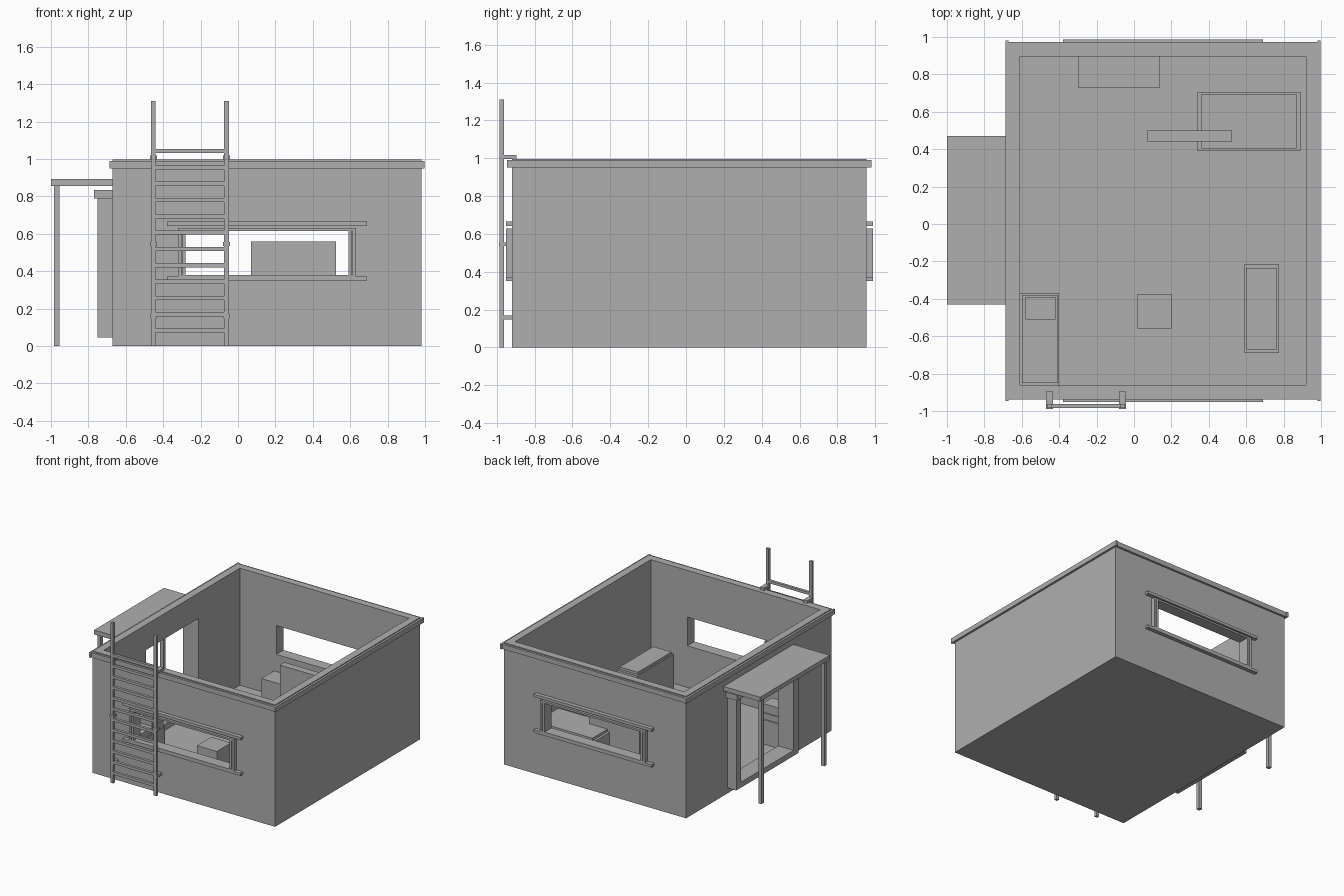
import bpy

if "Cube" in bpy.data.objects:
    bpy.data.objects.remove(bpy.data.objects["Cube"], do_unlink=True)

grey = bpy.data.materials.new("plain_grey")
grey.use_nodes = True
grey.diffuse_color = (0.43, 0.43, 0.43, 1)
grey.node_tree.nodes["Principled BSDF"].inputs["Base Color"].default_value = grey.diffuse_color


def box(name, x, y, z):
    """Box from (low, high) ranges on each axis."""
    bpy.ops.mesh.primitive_cube_add(size=1)
    ob = bpy.context.object
    ob.name = name
    for v in ob.data.vertices:
        v.co = [(r[0] + r[1]) / 2 + c * (r[1] - r[0]) for r, c in zip((x, y, z), v.co)]
    ob.data.materials.append(grey)
    return ob


def cut(target, x, y, z):
    """Carve a box-shaped hole out of the target."""
    cutter = box("cutter", x, y, z)
    mod = target.modifiers.new("opening", "BOOLEAN")
    mod.object = cutter
    mod.solver = "EXACT"
    bpy.context.view_layer.objects.active = target
    bpy.ops.object.modifier_apply(modifier=mod.name)
    bpy.data.objects.remove(cutter, do_unlink=True)


# Open-topped room with a floor, two facing windows and a side doorway
X0, X1, Y0, Y1 = -0.67, 0.98, -0.92, 0.955
T, FLOOR = 0.06, 0.04
WIN_X, WIN_Z = (-0.28, 0.59), (0.38, 0.615)
DOOR_Y = (-0.32, 0.36)
room = box("room_walls", (X0, X1), (Y0, Y1), (0, 0.997))
cut(room, (X0 + T, X1 - T), (Y0 + T, Y1 - T), (FLOOR, 1.2))
cut(room, WIN_X, (-1.2, 1.2), WIN_Z)
cut(room, (-0.8, -0.5), DOOR_Y, (0.09, 0.79))

# Cornice strips around the wall tops
for name, side, wall in (("front", -1, Y0), ("back", 1, Y1)):
    box(name + "_cornice", (X0 - 0.012, X1 + 0.012), sorted((wall, wall + side * 0.017)), (0.95, 0.99))
for name, side, wall in (("right", -1, X0), ("left", 1, X1)):
    box(name + "_cornice", sorted((wall, wall + side * 0.017)), (Y0 - 0.025, Y1 + 0.025), (0.95, 0.99))

# Window surrounds with long shutter rails
for name, side, wall in (("front", -1, Y0), ("back", 1, Y1)):
    depth = sorted((wall, wall + side * 0.032))
    for part, z in (("top", (0.642, 0.665)), ("bottom", (0.35, 0.372))):
        box(f"{name}_{part}_rail", (-0.38, 0.69), depth, z)
    box(name + "_window_head", (-0.32, 0.63), depth, (0.615, 0.63))
    box(name + "_window_sill", (-0.32, 0.63), depth, (0.372, 0.38))
    for x in (-0.32, -0.297, 0.59, 0.613):
        box(name + "_window_jamb", (x, x + 0.017), depth, (0.38, 0.615))

# Doorway surround
for y in (-0.38, 0.36):
    box("door_jamb", (-0.75, X0), (y, y + 0.06), (0.045, 0.79))
box("door_threshold", (-0.75, X0), DOOR_Y, (0.045, 0.09))
box("door_lintel", (-0.77, X0), (-0.4, 0.44), (0.79, 0.835))

# Porch canopy on two posts
box("porch_canopy", (-1.0, X0), (-0.43, 0.47), (0.857, 0.893))
for y in (-0.41, 0.40):
    box("porch_post", (-0.985, -0.955), (y, y + 0.03), (0, 0.857))

# Roof ladder with wall brackets
for x in (-0.465, -0.074):
    box("ladder_rail", (x, x + 0.025), (-0.985, -0.963), (0, 1.31))
    box("ladder_foot_bracket", (x - 0.004, x + 0.029), (-0.985, Y0), (0.148, 0.17))
    box("ladder_mid_bracket", (x - 0.006, x + 0.031), (-0.988, -0.95), (0.535, 0.555))
    box("ladder_top_bracket", (x - 0.006, x + 0.031), (-0.97, -0.895), (0.997, 1.018))
for i in range(12):
    z = 0.083 + 0.0872 * i
    box("ladder_rung", (-0.44, -0.074), (-0.985, -0.963), (z - 0.011, z + 0.011))

# Furniture
box("bed_base", (-0.61, -0.40), (-0.86, -0.37), (FLOOR, 0.24))
box("bed_mattress", (-0.60, -0.41), (-0.85, -0.38), (0.24, 0.29))
box("pillow", (-0.58, -0.42), (-0.51, -0.39), (0.29, 0.36))
box("stool", (0.02, 0.20), (-0.56, -0.375), (FLOOR, 0.27))
box("cabinet", (0.59, 0.775), (-0.69, -0.215), (FLOOR, 0.38))
box("cabinet_top", (0.60, 0.765), (-0.67, -0.235), (0.38, 0.40))
box("bench", (-0.30, 0.14), (0.73, Y1 - T), (FLOOR, 0.24))
box("table", (0.34, 0.89), (0.39, 0.705), (FLOOR, 0.26))
box("table_top", (0.36, 0.87), (0.405, 0.695), (0.26, 0.28))
box("divider_panel", (0.07, 0.525), (0.44, 0.50), (FLOOR, 0.56))
